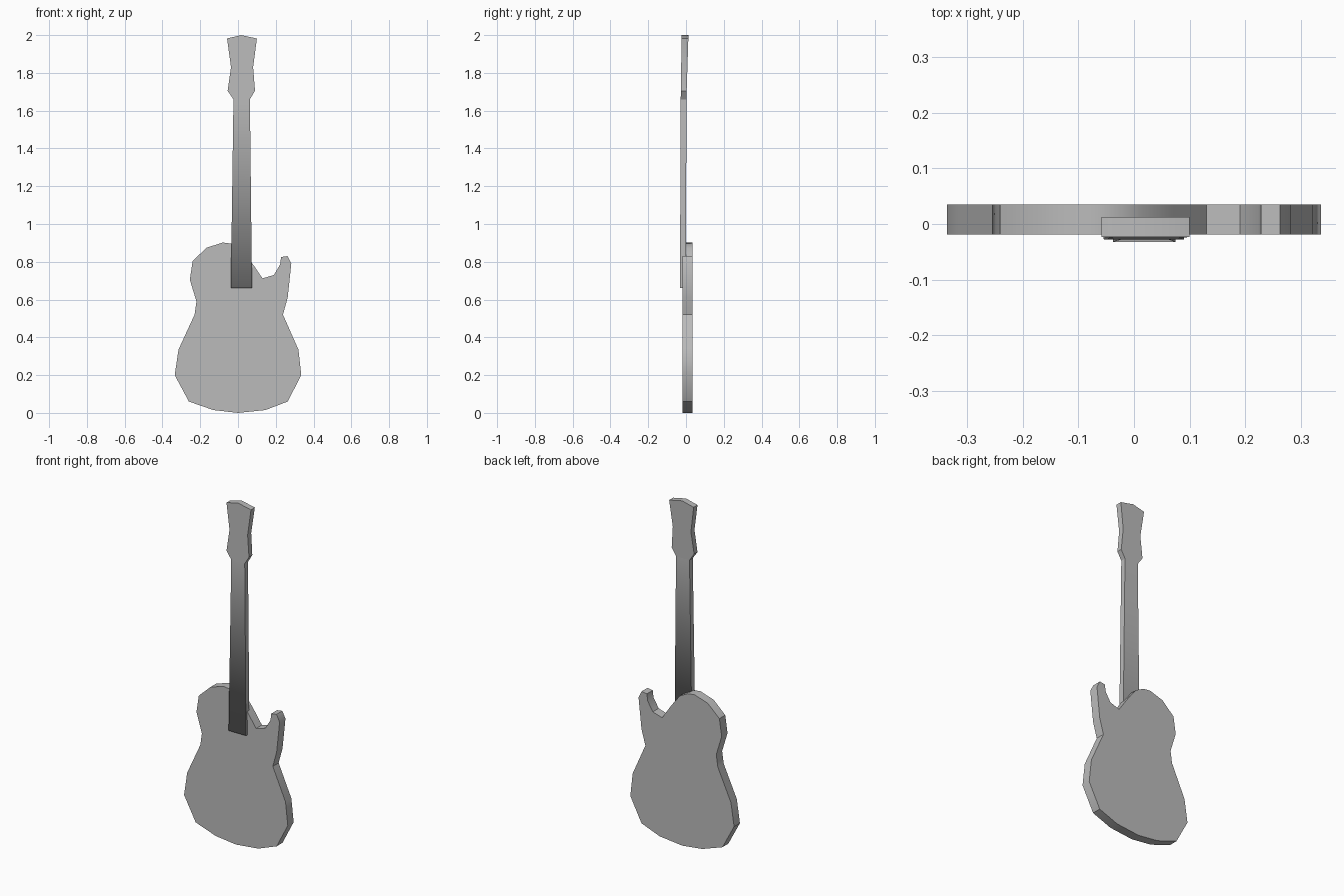
import bpy, bmesh, math

cube = bpy.data.objects.get("Cube")
if cube:
    bpy.data.objects.remove(cube, do_unlink=True)

grey = bpy.data.materials.new("plain_grey")
grey.use_nodes = True
COLOUR = (0.5, 0.5, 0.5, 1)
grey.diffuse_color = COLOUR
grey.node_tree.nodes["Principled BSDF"].inputs["Base Color"].default_value = COLOUR


def slab(name, outline, front, back, soft_below=None):
    """Extrude an x-z outline; front and back give y at the lowest and highest point."""
    low = min(z for x, z in outline)
    high = max(z for x, z in outline)

    def layer(ends):
        return [bm.verts.new((x, ends[0] + (ends[1] - ends[0]) * (z - low) / (high - low), z))
                for x, z in outline]

    bm = bmesh.new()
    a, b = layer(front), layer(back)
    bm.faces.new(a)
    bm.faces.new(b[::-1])
    for i in range(len(a)):
        j = (i + 1) % len(a)
        bm.faces.new((a[i], b[i], b[j], a[j]))
    bmesh.ops.recalc_face_normals(bm, faces=bm.faces)
    # Soft shading along the rim, crisp at the front and back
    for f in bm.faces:
        f.smooth = True
    for e in bm.edges:
        across = abs(e.verts[0].co.z - e.verts[1].co.z) < 0.001
        soft = soft_below and across and e.verts[0].co.z < soft_below \
            and abs(e.verts[0].co.x - e.verts[1].co.x) > 0.01
        e.smooth = bool(soft) or e.calc_face_angle() < math.radians(35)
    mesh = bpy.data.meshes.new(name)
    bm.to_mesh(mesh)
    bm.free()
    mesh.materials.append(grey)
    obj = bpy.data.objects.new(name, mesh)
    bpy.context.collection.objects.link(obj)
    return obj


# Body with a rounded upper shoulder and a pointed cutaway horn
slab("body", [
    (0, 0), (0.145, 0.015), (0.263, 0.06), (0.335, 0.2), (0.32, 0.335),
    (0.238, 0.52), (0.263, 0.61), (0.282, 0.79), (0.262, 0.83), (0.228, 0.825),
    (0.223, 0.785), (0.19, 0.73), (0.13, 0.712), (0.07, 0.8), (0.015, 0.87),
    (-0.035, 0.896), (-0.08, 0.902), (-0.165, 0.875), (-0.24, 0.805),
    (-0.255, 0.705), (-0.22, 0.59), (-0.23, 0.52), (-0.315, 0.335),
    (-0.335, 0.2), (-0.26, 0.06), (-0.13, 0.015),
], (-0.019, -0.019), (0.035, 0.035))

# Long tapered neck
slab("neck", [(-0.038, 0.66), (0.074, 0.66), (0.063, 1.66), (-0.024, 1.66)],
     (-0.032, -0.028), (0, 0.002), soft_below=0.7)

# Flared headstock, leaning slightly back
slab("headstock", [
    (-0.024, 1.66), (0.063, 1.66), (0.09, 1.705), (0.08, 1.83), (0.1, 1.982),
    (0.016, 2.0), (-0.058, 1.982), (-0.037, 1.83), (-0.055, 1.705),
], (-0.028, -0.023), (0.002, 0.013))
